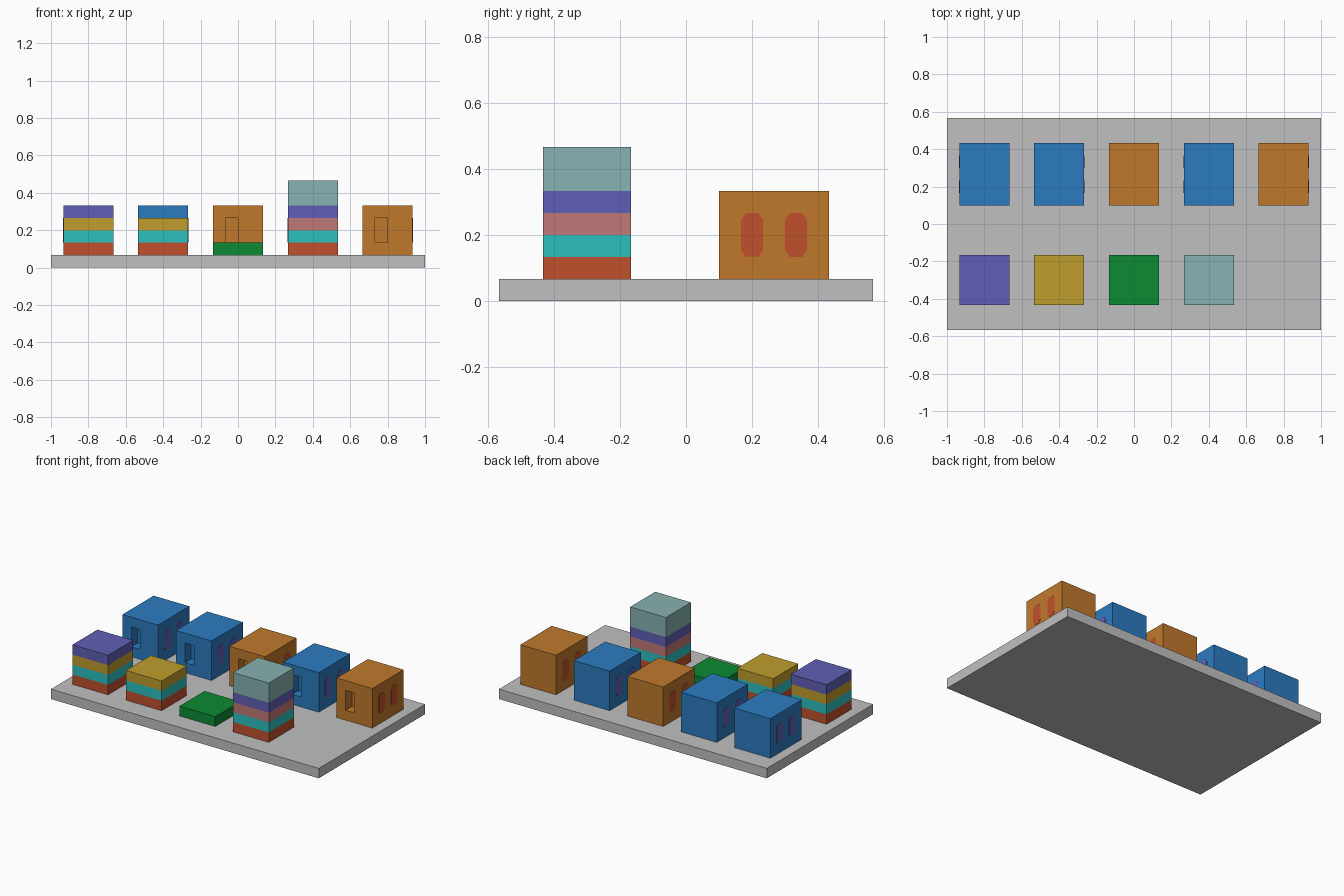
import bpy, bmesh
from mathutils import Vector

cube = bpy.data.objects.get("Cube")
if cube:
    bpy.data.objects.remove(cube, do_unlink=True)

U = 2 / 30  # building module: the base is 30 x 17 modules


def linear(c):
    c /= 255
    return c / 12.92 if c <= 0.04045 else ((c + 0.055) / 1.055) ** 2.4


def material(name, *rgb):
    m = bpy.data.materials.new(name)
    m.use_nodes = True
    colour = [linear(c) for c in rgb] + [1]
    m.diffuse_color = colour
    shader = next(n for n in m.node_tree.nodes if n.type == 'BSDF_PRINCIPLED')
    shader.inputs["Base Color"].default_value = colour
    return m


MATS = {n: material(n, *c) for n, c in {
    "grey": (192, 192, 192), "brick_red": (192, 80, 44),
    "turquoise": (44, 192, 192), "mustard": (192, 157, 46),
    "violet": (96, 95, 181), "rose": (192, 121, 121),
    "pale_teal": (136, 178, 178), "green": (12, 138, 52),
    "blue": (44, 123, 193), "orange": (192, 121, 44)}.items()}


def box(lo, hi):
    """Box mesh between two corners given in modules."""
    lo, hi = Vector(lo) * U, Vector(hi) * U
    bm = bmesh.new()
    bmesh.ops.create_cube(bm, size=1)
    for v in bm.verts:
        v.co = (lo + hi) / 2 + v.co * (hi - lo)
    return bm


def finish(bm, name, colours):
    bmesh.ops.recalc_face_normals(bm, faces=bm.faces)
    me = bpy.data.meshes.new(name)
    bm.to_mesh(me)
    bm.free()
    for c in colours:
        me.materials.append(MATS[c])
    ob = bpy.data.objects.new(name, me)
    bpy.context.collection.objects.link(ob)
    return ob


def tower(name, x, layers):
    """Block striped by height; layers are (colour, top height in modules)."""
    bm = box((x, -6.5, 1), (x + 4, -2.5, layers[-1][1]))
    for _, top in layers[:-1]:
        bmesh.ops.bisect_plane(bm, geom=bm.verts[:] + bm.edges[:] + bm.faces[:],
                               plane_co=(0, 0, top * U), plane_no=(0, 0, 1))
    for f in bm.faces:
        z = f.calc_center_median().z / U
        f.material_index = sum(z > top + 0.01 for _, top in layers[:-1])
    finish(bm, name, [c for c, _ in layers])


def house(name, x, wall, glass):
    # Walls, with a doorway pushed into the front face
    bm = box((x, 1.5, 1), (x + 4, 6.5, 5))
    bm.faces.ensure_lookup_table()
    front = min(bm.faces, key=lambda f: f.calc_center_median().y)
    bmesh.ops.inset_individual(bm, faces=[front], thickness=0.3 * U)
    mid = front.calc_center_median()
    for v in front.verts:
        v.co.x = (x + (1 if v.co.x < mid.x else 2)) * U
        v.co.z = (2 if v.co.z < mid.z else 4) * U
    door = bmesh.ops.extrude_discrete_faces(bm, faces=[front])["faces"][0]
    bmesh.ops.translate(bm, verts=door.verts[:], vec=(0, U, 0))
    finish(bm, name, [wall])

    # Window plates with clipped corners, two on each side wall
    outline = [(-.5, -.68), (-.28, -1), (.28, -1), (.5, -.68),
               (.5, .68), (.28, 1), (-.28, 1), (-.5, .68)]
    bm = bmesh.new()
    for wx, out in ((x, -1), (x + 4, 1)):
        for wy in (3, 5):
            face = bm.faces.new([bm.verts.new((wx * U - out * 0.001, (wy + a) * U, (3 + b) * U))
                                 for a, b in outline])
            ext = bmesh.ops.extrude_face_region(bm, geom=[face])["geom"]
            bmesh.ops.translate(bm, vec=(out * 0.0025, 0, 0),
                                verts=[g for g in ext if isinstance(g, bmesh.types.BMVert)])
    finish(bm, name + "_windows", [glass])


# Ground slab
finish(box((-15, -8.5, 0), (15, 8.5, 1)), "base_slab", ["grey"])

# Front row of layered blocks
tower("violet_topped_block", -14, [("brick_red", 2), ("turquoise", 3), ("mustard", 4), ("violet", 5)])
tower("mustard_topped_block", -8, [("brick_red", 2), ("turquoise", 3), ("mustard", 4)])
tower("low_green_block", -2, [("green", 2)])
tower("tall_block", 4, [("brick_red", 2), ("turquoise", 3), ("rose", 4), ("violet", 5), ("pale_teal", 7)])

# Back row of houses
for i, wall in enumerate(("blue", "blue", "orange", "blue", "orange")):
    house(f"house_{i + 1}", -14 + 6 * i, wall, "violet" if wall == "blue" else "brick_red")
